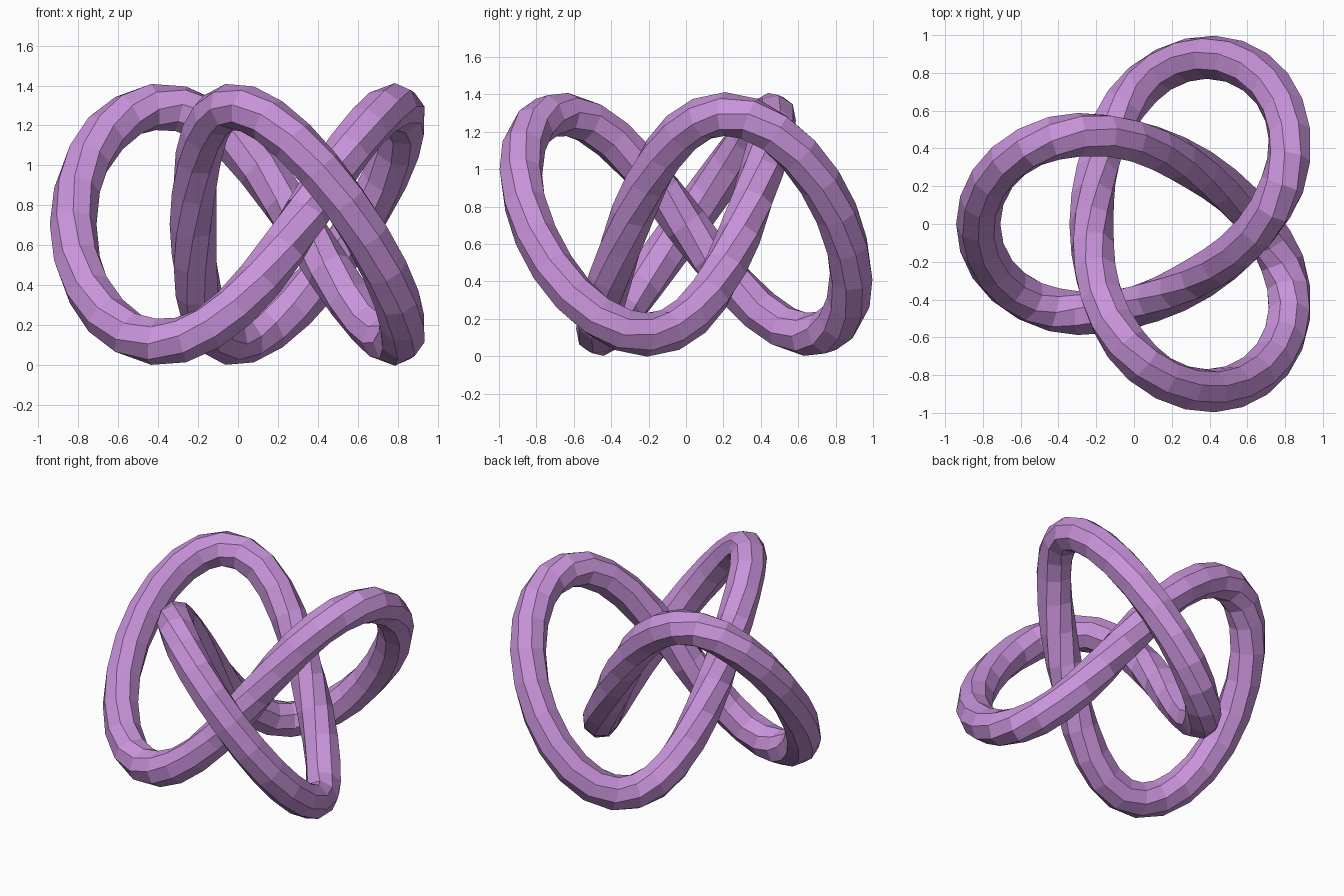
import bpy
import bmesh
from math import sin, cos, tau
from mathutils import Vector

cube = bpy.data.objects.get("Cube")
if cube:
    bpy.data.objects.remove(cube, do_unlink=True)

SEGMENTS, SIDES, RADIUS = 64, 8, 0.117
CENTRE = Vector((0.13, 0, 0.705))


def knot_point(t):
    """Centre line of a three-lobed knot."""
    x = 0.655 * cos(2 * t) + 0.254 * cos(t) + 0.046 * cos(5 * t)
    y = 0.655 * sin(2 * t) - 0.254 * sin(t) + 0.046 * sin(5 * t)
    return CENTRE + Vector((-x, y, 0.59 * sin(3 * t)))


# Lilac material
lilac = bpy.data.materials.new("lilac")
lilac.use_nodes = True
colour = (0.58, 0.29, 0.70, 1)
lilac.diffuse_color = colour
lilac.node_tree.nodes["Principled BSDF"].inputs["Base Color"].default_value = colour

# Rings of the tube, framed by the direction away from the knot's axis
bm = bmesh.new()
rings = []
for i in range(SEGMENTS):
    t = tau * i / SEGMENTS
    p = knot_point(t)
    tangent = (knot_point(t + 0.01) - knot_point(t - 0.01)).normalized()
    out = p - CENTRE
    out.z = 0
    out = (out - tangent * out.dot(tangent)).normalized()
    side = tangent.cross(out)
    rings.append([bm.verts.new(p + RADIUS * (cos(a) * out + sin(a) * side))
                  for a in (tau * k / SIDES for k in range(SIDES))])

# Flat quads between neighbouring rings
for i in range(SEGMENTS):
    r, s = rings[i], rings[(i + 1) % SEGMENTS]
    for k in range(SIDES):
        n = (k + 1) % SIDES
        bm.faces.new((r[k], r[n], s[n], s[k]))
bmesh.ops.recalc_face_normals(bm, faces=bm.faces)

mesh = bpy.data.meshes.new("knot_tube")
bm.to_mesh(mesh)
bm.free()
mesh.materials.append(lilac)
bpy.context.collection.objects.link(bpy.data.objects.new("knot_tube", mesh))
